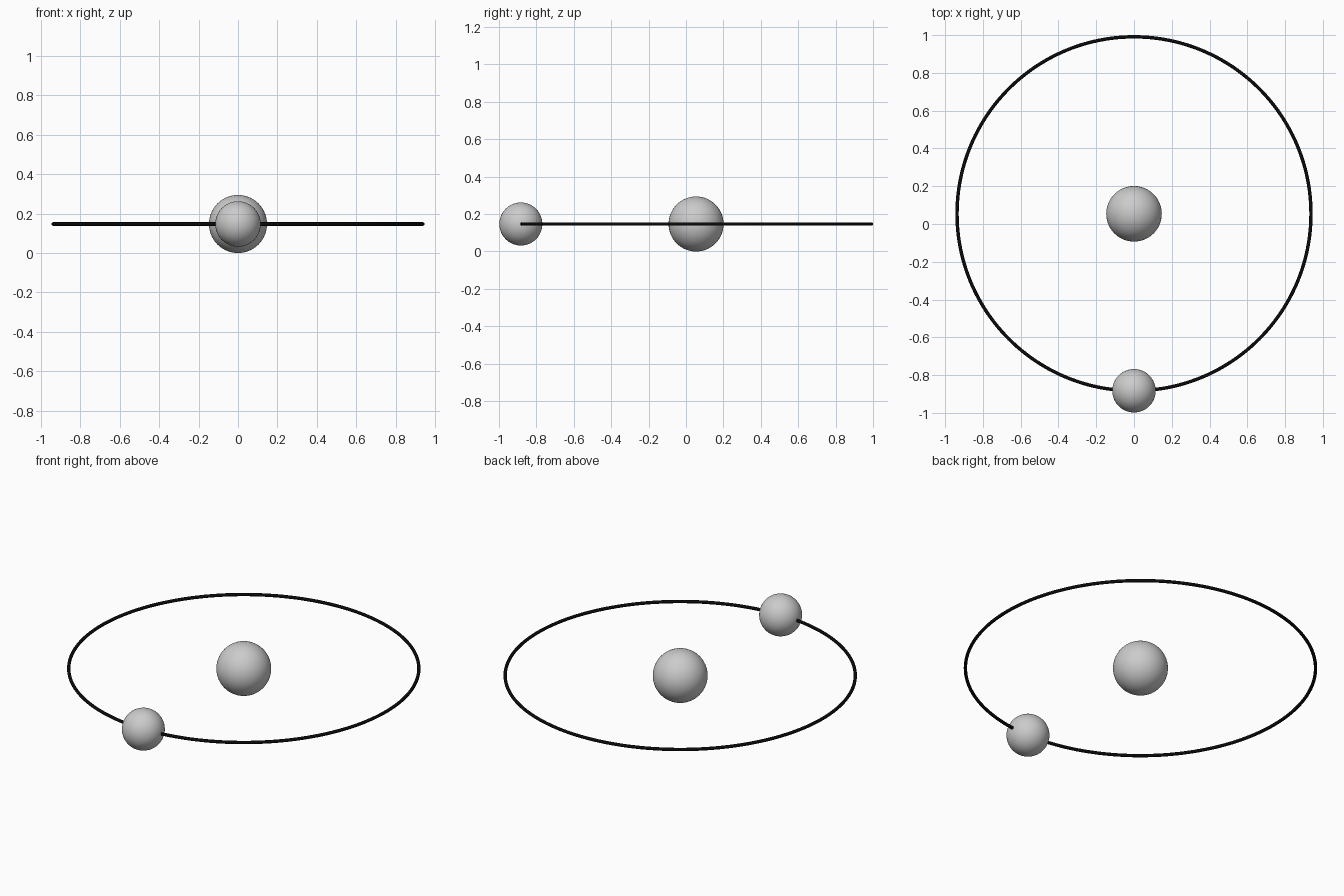
import bpy, math

if "Cube" in bpy.data.objects:
    bpy.data.objects.remove(bpy.data.objects["Cube"])

Z = 0.147          # height of the orbit plane
CY = 0.054         # orbit centre in y
R = 0.937          # orbit radius
TUBE = 0.009       # orbit wire radius


def ball(name, radius, y):
    bpy.ops.mesh.primitive_uv_sphere_add(segments=64, ring_count=32,
                                         radius=radius, location=(0, y, Z))
    ob = bpy.context.object
    ob.name = name
    bpy.ops.object.shade_smooth()
    return ob


# central sphere and the small sphere sitting on the orbit
ball("central_sphere", 0.147, CY)
ball("orbiting_sphere", 0.115, CY - R)

# thin dark orbit ring
bpy.ops.mesh.primitive_torus_add(major_segments=192, minor_segments=16,
                                 major_radius=R, minor_radius=TUBE,
                                 location=(0, CY, Z))
ring = bpy.context.object
ring.name = "orbit_ring"
bpy.ops.object.shade_smooth()
black = bpy.data.materials.new("black")
black.diffuse_color = (0.003, 0.003, 0.003, 1)
black.use_nodes = True
black.node_tree.nodes["Principled BSDF"].inputs["Base Color"].default_value = black.diffuse_color
ring.data.materials.append(black)
